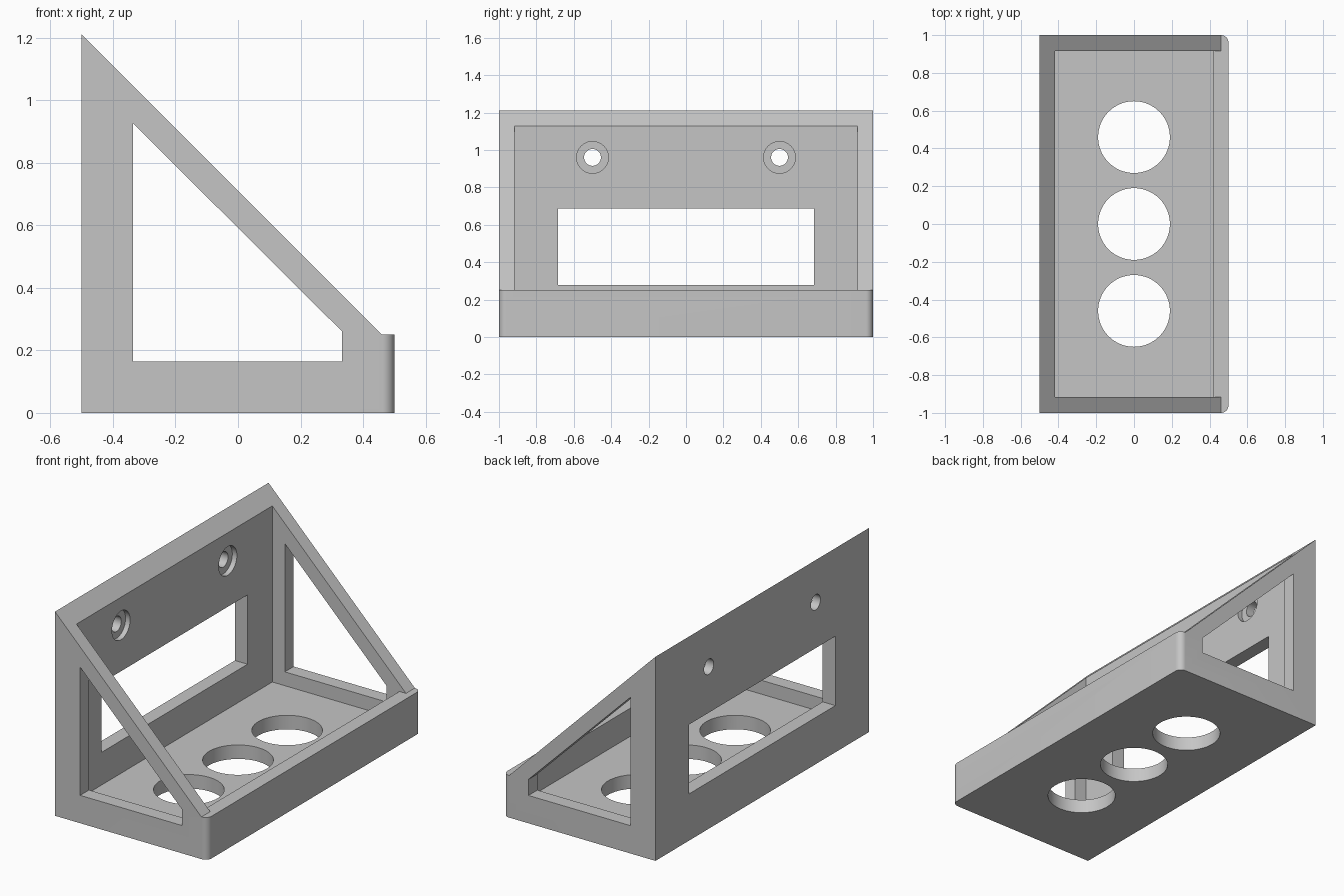
import bpy, bmesh, math
from mathutils import Matrix, Vector

cube = bpy.data.objects.get("Cube")
if cube:
    bpy.data.objects.remove(cube, do_unlink=True)

HALF_W, WALL, RIM, FILLET = 1.0, 0.083, 0.25, 0.042
IN_X, IN_Y = 0.5 - WALL, HALF_W - WALL

grey = bpy.data.materials.new("light grey")
grey.use_nodes = True
colour = (0.56, 0.56, 0.56, 1)
grey.diffuse_color = colour
grey.node_tree.nodes["Principled BSDF"].inputs["Base Color"].default_value = colour


def to_object(bm, name):
    bmesh.ops.recalc_face_normals(bm, faces=bm.faces)
    mesh = bpy.data.meshes.new(name)
    bm.to_mesh(mesh)
    bm.free()
    mesh.materials.append(grey)
    obj = bpy.data.objects.new(name, mesh)
    bpy.context.collection.objects.link(obj)
    return obj


def prism(profile, half_width):
    """Extrude an x-z profile along y."""
    bm = bmesh.new()
    face = bm.faces.new([bm.verts.new((x, -half_width, z)) for x, z in profile])
    moved = bmesh.ops.extrude_face_region(bm, geom=[face])["geom"]
    verts = [v for v in moved if isinstance(v, bmesh.types.BMVert)]
    bmesh.ops.translate(bm, verts=verts, vec=(0, 2 * half_width, 0))
    return bm


def box(x0, x1, half_width, z0, z1):
    return prism([(x0, z0), (x1, z0), (x1, z1), (x0, z1)], half_width)


def cylinder(centre, radius, depth, axis):
    bm = bmesh.new()
    turn = Vector((0, 0, 1)).rotation_difference(Vector(axis)).to_matrix().to_4x4()
    bmesh.ops.create_cone(bm, cap_ends=True, segments=64, radius1=radius,
                          radius2=radius, depth=depth,
                          matrix=Matrix.Translation(centre) @ turn)
    return bm


# Outer body: sloped wedge with a low front rim
bm = prism([(-0.5, 0), (0.5, 0), (0.5, RIM), (0.46, RIM), (-0.5, 1.21)], HALF_W)
corners = [e for e in bm.edges if all(v.co.x > 0.49 for v in e.verts)
           and abs(e.verts[0].co.z - e.verts[1].co.z) > 0.1]
bmesh.ops.bevel(bm, geom=corners, offset=FILLET - 0.003, segments=10,
                profile=0.5, affect='EDGES')
holder = to_object(bm, "wall_holder_body")

# Cavity, space above the rim, side windows and back window
cuts = [
    box(-IN_X, IN_X, IN_Y, WALL, 1.5),
    box(-IN_X + 0.1, 0.7, IN_Y, RIM, 1.6),
    prism([(-0.335, 0.165), (0.333, 0.165), (0.333, 0.26), (-0.335, 0.925)], 1.2),
    box(-0.7, -0.3, 0.685, 0.277, 0.688),
]
# Round holes in the floor
for y in (-0.46, 0, 0.46):
    cuts.append(cylinder((0, y, 0), 0.19, 0.4, (0, 0, 1)))
# Counterbored screw holes in the back wall
for y in (-0.5, 0.5):
    cuts.append(cylinder((-0.45, y, 0.96), 0.045, 0.3, (1, 0, 0)))
    cuts.append(cylinder((-IN_X + 0.07, y, 0.96), 0.085, 0.2, (1, 0, 0)))

bpy.context.view_layer.objects.active = holder
for bm in cuts:
    cutter = to_object(bm, "cutter")
    cutter.hide_render = True
    mod = holder.modifiers.new("cut", 'BOOLEAN')
    mod.operation, mod.solver, mod.object = 'DIFFERENCE', 'EXACT', cutter
    bpy.ops.object.modifier_apply(modifier=mod.name)
    bpy.data.objects.remove(cutter, do_unlink=True)

# Smooth round surfaces, sharp edges
bpy.ops.object.select_all(action='DESELECT')
holder.select_set(True)
bpy.ops.object.shade_smooth_by_angle(angle=math.radians(30))
